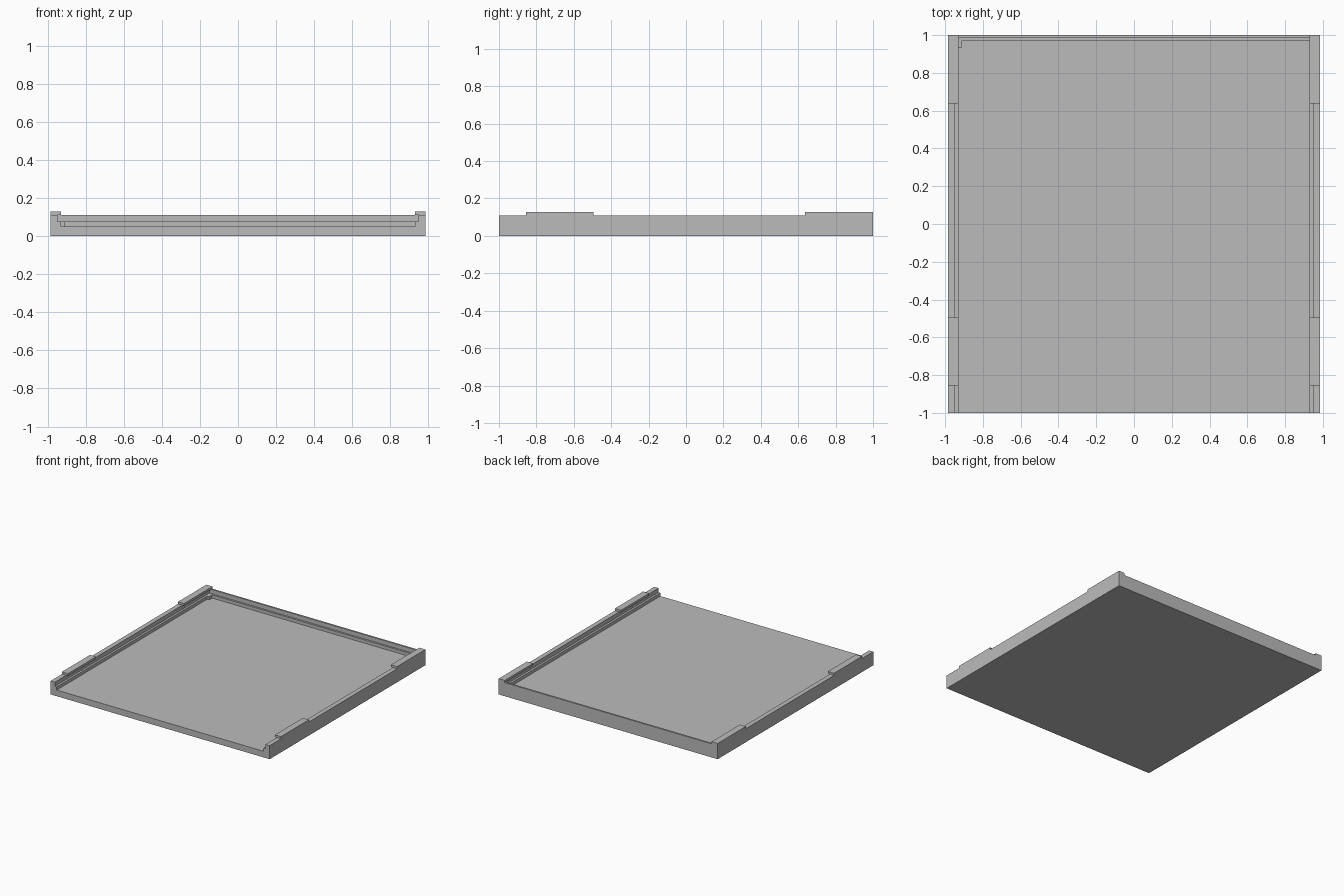
import bpy

cube = bpy.data.objects.get("Cube")
if cube:
    bpy.data.objects.remove(cube, do_unlink=True)

GREY = (0.5, 0.5, 0.5, 1)
mat = bpy.data.materials.new("plain grey")
mat.use_nodes = True
mat.diffuse_color = GREY
mat.node_tree.nodes["Principled BSDF"].inputs["Base Color"].default_value = GREY


def box(name, x, y, z):
    """Box spanning the given (low, high) ranges."""
    spans = (x, y, z)
    bpy.ops.mesh.primitive_cube_add(size=1)
    ob = bpy.context.object
    ob.name = name
    for v in ob.data.vertices:
        v.co = [lo if c < 0 else hi for c, (lo, hi) in zip(v.co, spans)]
    ob.data.materials.append(mat)
    return ob


def cut(target, cutter):
    """Subtract the cutter from the target, then remove it."""
    mod = target.modifiers.new("pocket", "BOOLEAN")
    mod.operation = "DIFFERENCE"
    mod.solver = "EXACT"
    mod.object = cutter
    bpy.context.view_layer.objects.active = target
    bpy.ops.object.modifier_apply(modifier=mod.name)
    bpy.data.objects.remove(cutter, do_unlink=True)


HALF_X, INNER_X, GROOVE_X = 0.985, 0.93, 0.947
FLOOR, LEDGE, RIM, TOP = 0.05, 0.076, 0.11, 0.128

# Tray open at the front, with a stepped inner wall
tray = box("tray", (-HALF_X, HALF_X), (-1, 1), (0, RIM))
cut(tray, box("floor_pocket", (-INNER_X, INNER_X), (-1.2, 0.97), (FLOOR, 0.2)))
cut(tray, box("groove_pocket", (-GROOVE_X, GROOVE_X), (-1.2, 0.985), (LEDGE, 0.2)))

# Retaining tabs that overhang the groove on both sides
for side, s in (("left", 1), ("right", -1)):
    x = sorted((s * INNER_X, s * HALF_X))
    box(side + "_front_tab", x, (-0.855, -0.495), (RIM, TOP))
    box(side + "_back_tab", x, (0.637, 1), (RIM, TOP))

# Small key block in the back right corner
box("corner_key", (-INNER_X, -0.912), (0.932, 0.97), (FLOOR, LEDGE))
